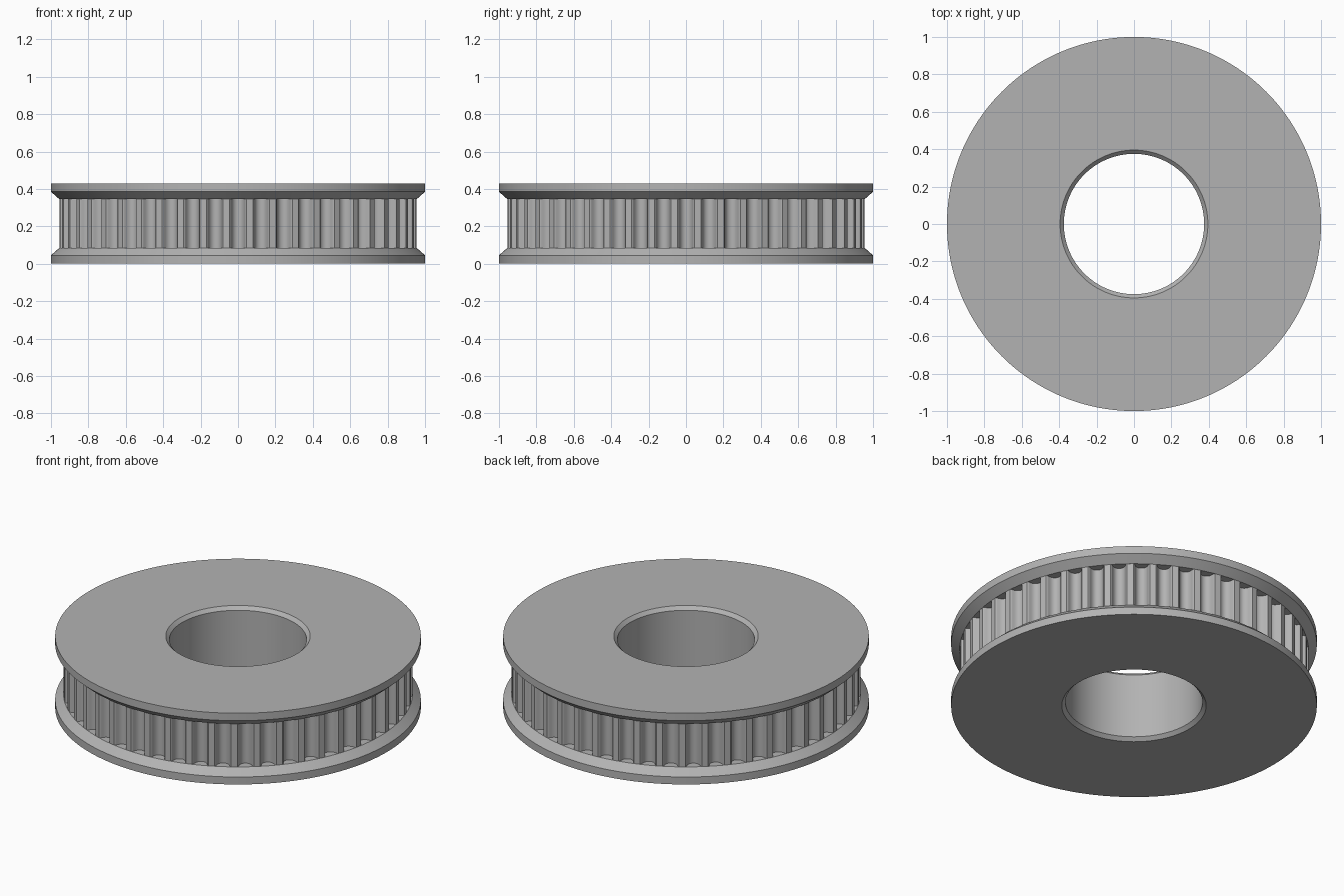
import bpy, bmesh, math

if "Cube" in bpy.data.objects:
    bpy.data.objects.remove(bpy.data.objects["Cube"])

HEIGHT, TEETH, SEGMENTS = 0.43, 48, 192
TRACK_LOW, TRACK_HIGH, TRACK_RADIUS = 0.085, 0.345, 0.955

grey = bpy.data.materials.new("machined_grey")
grey.use_nodes = True
grey.diffuse_color = (0.45, 0.45, 0.45, 1)
grey.node_tree.nodes["Principled BSDF"].inputs["Base Color"].default_value = grey.diffuse_color


def skin(name, rows, close_rows):
    """Bridge successive rings of points with quads."""
    bm = bmesh.new()
    rings = [[bm.verts.new(p) for p in row] for row in rows]
    pairs = list(zip(rings, rings[1:]))
    if close_rows:
        pairs.append((rings[-1], rings[0]))
    for a, b in pairs:
        for i in range(len(a) - 1):
            bm.faces.new((a[i], b[i], b[i + 1], a[i + 1]))
    mesh = bpy.data.meshes.new(name)
    bm.to_mesh(mesh)
    bm.free()
    mesh.materials.append(grey)
    obj = bpy.data.objects.new(name, mesh)
    bpy.context.collection.objects.link(obj)
    bpy.ops.object.select_all(action="DESELECT")
    obj.select_set(True)
    bpy.context.view_layer.objects.active = obj
    bpy.ops.object.shade_smooth_by_angle(angle=math.radians(30))
    return obj


def around(angle, radius, z):
    return (radius * math.cos(angle), radius * math.sin(angle), z)


# Flanges and chamfered bore: half profile mirrored in height, then revolved
half = [(0.89, TRACK_LOW), (TRACK_RADIUS, TRACK_LOW), (1, 0.045), (1, 0),
        (0.395, 0), (0.375, 0.02)]
profile = half + [(r, HEIGHT - z) for r, z in reversed(half)]
rows = [[around(math.tau * i / SEGMENTS, r, z) for r, z in reversed(profile)]
        for i in range(SEGMENTS)]
skin("flanged_hub", rows, True)

# Belt track: rounded grooves (half width, depth), repeated around the rim
groove = [(0.045, 0), (0.041, 0.003), (0.038, 0.009), (0.035, 0.021),
          (0.029, 0.034), (0.02, 0.043), (0.01, 0.0475)]
groove = [(-w, d) for w, d in groove] + [(0, 0.0485)] + [(w, d) for w, d in reversed(groove)]
rows = []
for tooth in range(TEETH):
    centre = math.tau * tooth / TEETH
    for w, d in groove:
        angle = centre + w / TRACK_RADIUS
        rows.append([around(angle, TRACK_RADIUS - d, z) for z in (TRACK_HIGH, TRACK_LOW)])
skin("toothed_belt_track", rows, True)
